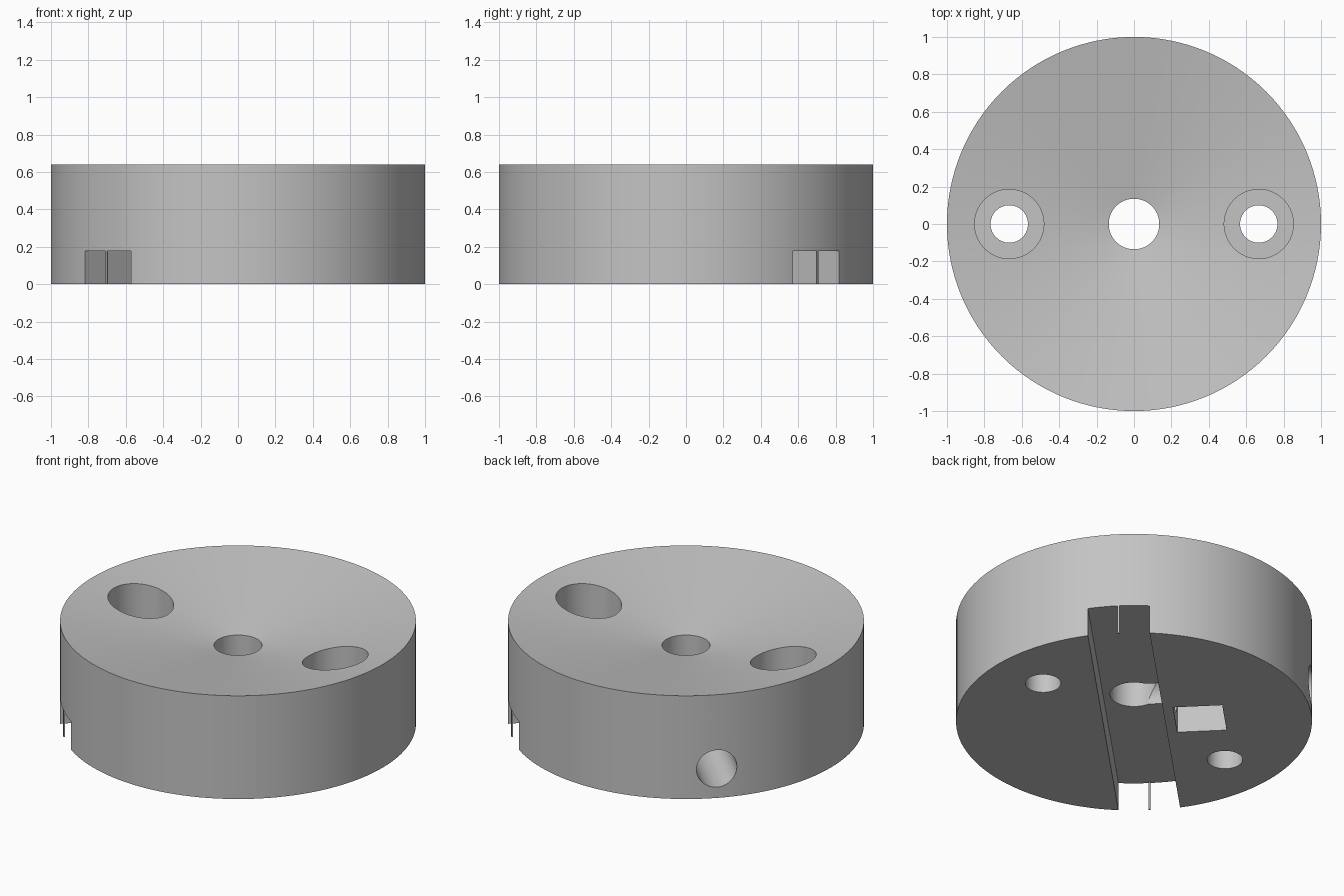
import bpy, bmesh, math
from mathutils import Matrix, Vector

cube = bpy.data.objects.get("Cube")
if cube:
    bpy.data.objects.remove(cube, do_unlink=True)

HEIGHT = 0.64
CONE_DROP = 0.176      # depth of the dished top at its axis
BORE = 0.135
DIAGONAL = Matrix.Rotation(math.radians(45), 4, 'Z')

grey = bpy.data.materials.new("plain grey")
grey.use_nodes = True
colour = (0.55, 0.55, 0.55, 1)
grey.diffuse_color = colour
grey.node_tree.nodes["Principled BSDF"].inputs["Base Color"].default_value = colour


def add_object(name, bm, matrix=None):
    if matrix:
        bm.transform(matrix)
    bmesh.ops.recalc_face_normals(bm, faces=bm.faces)
    mesh = bpy.data.meshes.new(name)
    bm.to_mesh(mesh)
    bm.free()
    mesh.materials.append(grey)
    obj = bpy.data.objects.new(name, mesh)
    bpy.context.collection.objects.link(obj)
    return obj


def lathe(name, profile, steps, matrix=None):
    """Revolve a closed (radius, z) profile about the z axis."""
    bm = bmesh.new()
    verts = [bm.verts.new((r, 0, z)) for r, z in profile]
    edges = [bm.edges.new((v, verts[(i + 1) % len(verts)]))
             for i, v in enumerate(verts) if profile[i][0] or profile[(i + 1) % len(verts)][0]]
    bmesh.ops.spin(bm, geom=verts + edges, cent=(0, 0, 0), axis=(0, 0, 1),
                   angle=math.tau, steps=steps)
    bmesh.ops.remove_doubles(bm, verts=bm.verts, dist=1e-5)
    return add_object(name, bm, matrix)


def box(name, low, high, matrix=None):
    low, high = Vector(low), Vector(high)
    bm = bmesh.new()
    bmesh.ops.create_cube(bm, size=1)
    bmesh.ops.scale(bm, vec=high - low, verts=bm.verts)
    bmesh.ops.translate(bm, vec=(low + high) / 2, verts=bm.verts)
    return add_object(name, bm, matrix)


# Dished disc with its centre bore
disc = lathe("dished_disc", [(BORE, 0), (1, 0), (1, HEIGHT),
                             (BORE, HEIGHT - CONE_DROP * (1 - BORE))], 128)

# Cutters: diagonal slot, nut pocket, radial screw hole, counterbored bolt holes
cutters = [
    box("slot_cutter", (-1.2, -0.174, -0.1), (1.2, 0.174, 0.176), DIAGONAL),
    box("pocket_cutter", (-0.14, 0.232, -0.1), (0.14, 0.51, 0.32), DIAGONAL),
    lathe("screw_hole_cutter", [(0, 0), (0.115, 0), (0.115, 1.2), (0, 1.2)], 48,
          Matrix.Translation((0, 0, 0.182)) @ DIAGONAL
          @ Matrix.Rotation(math.radians(-90), 4, 'X')),
]
for side in (-1, 1):
    cutters.append(lathe("bolt_hole_cutter",
                         [(0, -0.1), (0.1, -0.1), (0.1, 0.3), (0.185, 0.3), (0.185, 1), (0, 1)],
                         64, Matrix.Translation((side * 0.667, 0, 0))))

bpy.context.view_layer.objects.active = disc
for cutter in cutters:
    cutter.hide_render = True
    mod = disc.modifiers.new(cutter.name, 'BOOLEAN')
    mod.operation = 'DIFFERENCE'
    mod.solver = 'EXACT'
    mod.object = cutter
    bpy.ops.object.modifier_apply(modifier=mod.name)
    bpy.data.objects.remove(cutter, do_unlink=True)

# Smooth round walls, crisp edges
bpy.ops.object.select_all(action='DESELECT')
disc.select_set(True)
bpy.ops.object.shade_smooth_by_angle(angle=math.radians(30))

# Hairline ribs in the mouths of the slot
for side, end in ((-1, "front"), (1, "back")):
    box(end + "_slot_rib", (side * 0.9925 - 0.004, -0.005, 0),
        (side * 0.9925 + 0.004, 0.005, 0.176), DIAGONAL)
